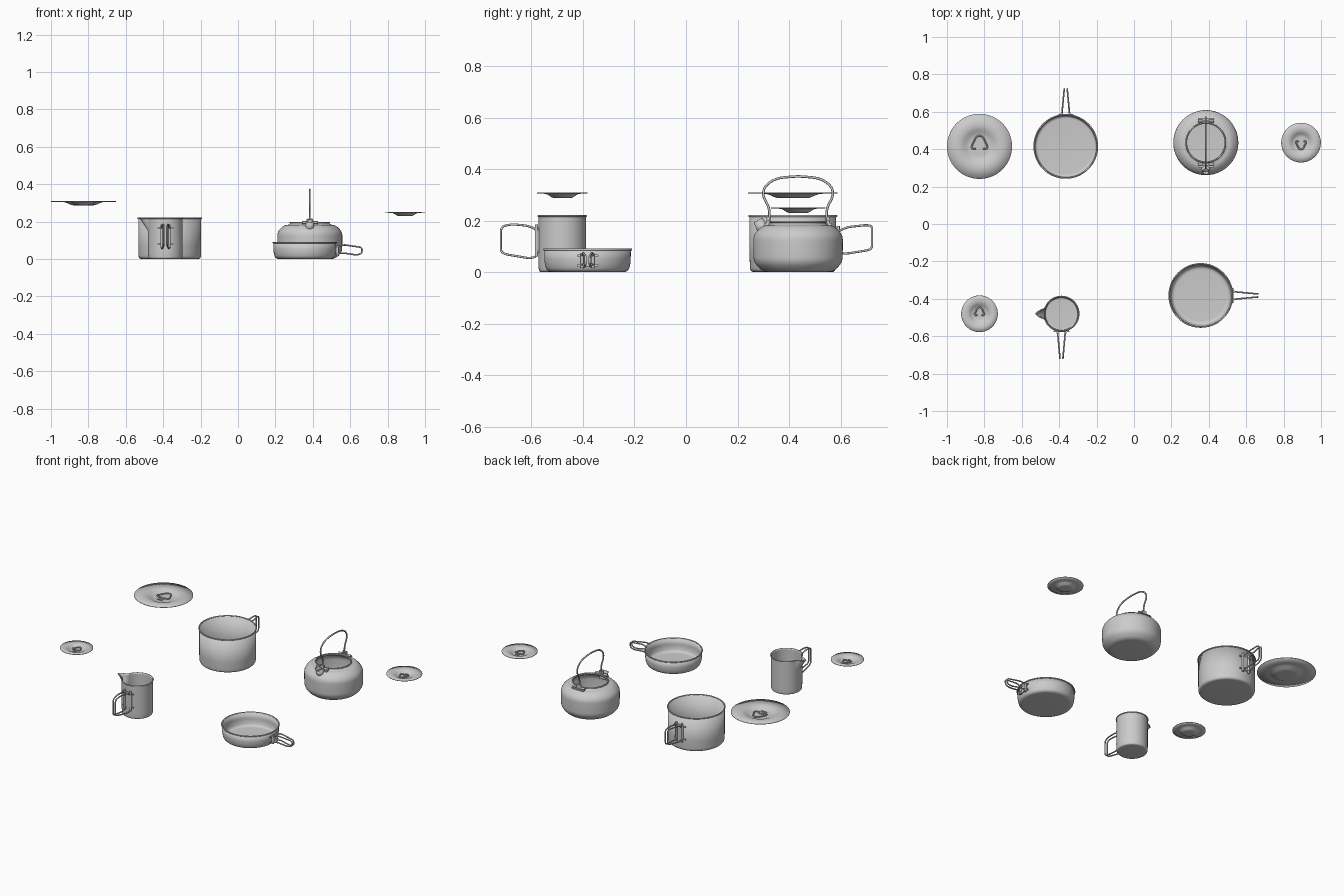
import bpy, bmesh, math
from mathutils import Vector, Matrix

if "Cube" in bpy.data.objects:
    bpy.data.objects.remove(bpy.data.objects["Cube"])


def fillet(pts, rad, n=5):
    """Round the inner corners of a point path."""
    p = [Vector(q) for q in pts]
    out = [p[0]]
    for a, b, c in zip(p, p[1:], p[2:]):
        s = b + (a - b).normalized() * min(rad, (a - b).length * .48)
        e = b + (c - b).normalized() * min(rad, (c - b).length * .48)
        for i in range(n + 1):
            t = i / n
            out.append(s * (1 - t) ** 2 + b * 2 * t * (1 - t) + e * t * t)
    return out + [p[-1]]


def finish(ob, angle=35):
    bpy.ops.object.select_all(action='DESELECT')
    ob.select_set(True)
    bpy.context.view_layer.objects.active = ob
    bpy.ops.object.shade_smooth_by_angle(angle=math.radians(angle))
    return ob


def mesh_object(name, bm, mat):
    me = bpy.data.meshes.new(name)
    bm.to_mesh(me)
    bm.free()
    ob = bpy.data.objects.new(name, me)
    ob.matrix_world = mat
    bpy.context.collection.objects.link(ob)
    return ob


def lathe(name, prof, loc, rad=.01, thick=.004, seg=72):
    """Spin an (r, z) profile into a sheet-metal shell."""
    prof = fillet([(r, 0, z) for r, z in prof], rad)
    bm = bmesh.new()
    rings = []
    for p in prof:
        rings.append([bm.verts.new((p.x * math.cos(k * math.tau / seg),
                                    p.x * math.sin(k * math.tau / seg), p.z)) for k in range(seg)])
    for a, b in zip(rings, rings[1:]):
        for k in range(seg):
            m = (k + 1) % seg
            bm.faces.new((a[k], a[m], b[m], b[k]))
    bmesh.ops.remove_doubles(bm, verts=bm.verts, dist=1e-5)
    ob = mesh_object(name, bm, Matrix.Translation(loc))
    mod = ob.modifiers.new("thickness", 'SOLIDIFY')
    mod.thickness, mod.offset = thick, -1
    return finish(ob)


def tube(name, pts, r, mat, rad=.015, closed=False):
    """Bent wire along a path."""
    path = pts if closed else fillet(pts, rad)
    cu = bpy.data.curves.new(name, 'CURVE')
    cu.dimensions = '3D'
    cu.bevel_depth, cu.bevel_resolution, cu.use_fill_caps = r, 2, True
    sp = cu.splines.new('POLY')
    sp.points.add(len(path) - 1)
    for q, v in zip(sp.points, path):
        q.co = (*v, 1)
    sp.use_cyclic_u = closed
    ob = bpy.data.objects.new(name, cu)
    ob.matrix_world = mat
    bpy.context.collection.objects.link(ob)
    bpy.ops.object.select_all(action='DESELECT')
    ob.select_set(True)
    bpy.context.view_layer.objects.active = ob
    bpy.ops.object.convert(target='MESH')
    return finish(bpy.context.object, 50)


def box(name, center, size, mat):
    bm = bmesh.new()
    bmesh.ops.create_cube(bm, size=1, matrix=Matrix.Translation(center) @ Matrix.Diagonal((*size, 1)))
    bmesh.ops.bevel(bm, geom=bm.edges[:], offset=min(size) * .3, segments=2, affect='EDGES')
    return finish(mesh_object(name, bm, mat))


def ring(r, z, n=72):
    return [(r * math.cos(i * math.tau / n), r * math.sin(i * math.tau / n), z) for i in range(n)]


def folding_handle(name, loc, ang, wall, path, z0, z1):
    """Two hinged wire loops on a bracket; +x points out of the vessel."""
    mat = Matrix.Translation(loc) @ Matrix.Rotation(ang, 4, 'Z')
    reach = max(d for d, z in path)
    mid, h = (z0 + z1) / 2, z1 - z0
    box(name + "_bracket", (wall + .002, 0, mid), (.008, .05, h * .8), mat)
    for s in (-1, 1):
        pts = [(wall + d, s * (.021 - .013 * d / reach), z) for d, z in path]
        tube(name + "_wire", pts, .0042, mat, .014)
        tube(name + "_hinge", [(wall + .008, s * .021, z0), (wall + .008, s * .021, z1)], .0065, mat)
        for z in (mid - h * .34, mid + h * .34):
            box(name + "_tab", (wall + .002, s * .03, z), (.008, .024, .010), mat)


def lid(name, loc, r, recess, flip):
    """Flat flange with a sunken dish and a folded wire grip."""
    depth = .019
    lathe(name, [(0, -depth), (recess * .62, -depth), (recess, -.002), (r, 0)], loc, .012, .003)
    k = recess * .42
    mat = Matrix.Translation(loc) @ Matrix.Rotation(math.pi if flip else 0, 4, 'Z')
    g = [(-.45, .25), (-.95, .25), (-1.0, .6), (-.45, 1.75), (0, 1.95),
         (.45, 1.75), (1.0, .6), (.95, .25), (.45, .25)]
    tube(name + "_grip", [(x * k, (y - .55) * k, -.009) for x, y in g], .0042, mat, k * .3)
    box(name + "_grip_clip", (0, -.3 * k, -.012), (k * .9, k * .5, .008), mat)
    box(name + "_rivet", (0, -.95 * k, -.013), (k * .9, .005, .006), mat)


# pot
P = (-.365, .415, 0)
lathe("pot", [(0, 0), (.166, 0), (.168, .05), (.168, .217)], P, .018)
tube("pot_rim", ring(.169, .218), .004, Matrix.Translation(P), closed=True)
arm = [(.008, .09), (.008, .075), (.04, .072), (.122, .085), (.139, .092),
       (.139, .18), (.115, .183), (.045, .175), (.008, .16), (.008, .14)]
folding_handle("pot_handle", P, math.pi / 2, .168, arm, .06, .18)

# frying pan
F = (.357, -.382, 0)
lathe("pan", [(0, 0), (.155, 0), (.167, .03), (.168, .088)], F, .02)
tube("pan_rim", ring(.169, .088), .004, Matrix.Translation(F), closed=True)
arm = [(.008, .04), (.008, .028), (.04, .032), (.11, .021), (.138, .03),
       (.138, .062), (.11, .066), (.04, .076), (.008, .065), (.008, .055)]
folding_handle("pan_handle", F, 0, .168, arm, .017, .073)

# mug with pouring lip pulled out of the wall
M = (-.388, -.48, 0)
mug = lathe("mug", [(0, 0), (.091, 0)] + [(.0925, .03 + .0135 * i) for i in range(15)], M, .012)


def lip(x, y, z):
    a = abs(math.pi - math.atan2(y, x) % math.tau)
    f = .047 * max(0, 1 - a / .3) * max(0, (z - .15) / .07)
    r = math.hypot(x, y)
    return (x * (1 + f / r), y * (1 + f / r), z) if r > .05 else (x, y, z)


for v in mug.data.vertices:
    v.co = lip(*v.co)
tube("mug_rim", [lip(*p) for p in ring(.093, .218)], .0035, Matrix.Translation(M), closed=True)
arm = [(.008, .08), (.008, .06), (.035, .054), (.13, .07), (.146, .08),
       (.146, .168), (.135, .18), (.1, .186), (.04, .18), (.008, .165), (.008, .15)]
folding_handle("mug_handle", M, -math.pi / 2, .0925, arm, .06, .185)

# kettle body and neck
K = (.384, .435, 0)
KM = Matrix.Translation(K)
lathe("kettle", [(0, 0), (.135, 0), (.173, .038), (.174, .145), (.14, .18), (.108, .184), (.104, .194)],
      K, .022)
tube("kettle_rim", ring(.105, .195), .004, KM, closed=True)

# kettle spout: short tilted open tube
bm = bmesh.new()
bmesh.ops.create_cone(bm, cap_ends=False, segments=24, radius1=.026, radius2=.019, depth=.055)
spout = mesh_object("kettle_spout", bm, Matrix.Translation((K[0], K[1] - .142, .178))
                    @ Matrix.Rotation(math.radians(28), 4, 'X'))
spout.modifiers.new("thickness", 'SOLIDIFY').thickness = .004
finish(spout)

# kettle bail and its lugs
half = [(.112, .19), (.11, .25), (.138, .295), (.13, .335), (.085, .365)]
bail = [(0, -y, z) for y, z in half] + [(0, 0, .373)] + [(0, y, z) for y, z in reversed(half)]
tube("kettle_bail", bail, .0048, KM, .03)
for s in (-1, 1):
    box("kettle_lug_plate", (0, s * .122, .186), (.085, .022, .008), KM)
    box("kettle_lug", (0, s * .116, .2), (.034, .012, .034), KM)
    for t in (-1, 1):
        tube("kettle_lug_pin", [(t * .018, s * .116, .195), (t * .043, s * .116, .195)], .007, KM)

# lids
lid("pot_lid", (-.826, .415, .306), .174, .1, False)
lid("mug_lid", (-.826, -.48, .306), .098, .06, False)
lid("kettle_lid", (.893, .435, .248), .106, .063, True)
